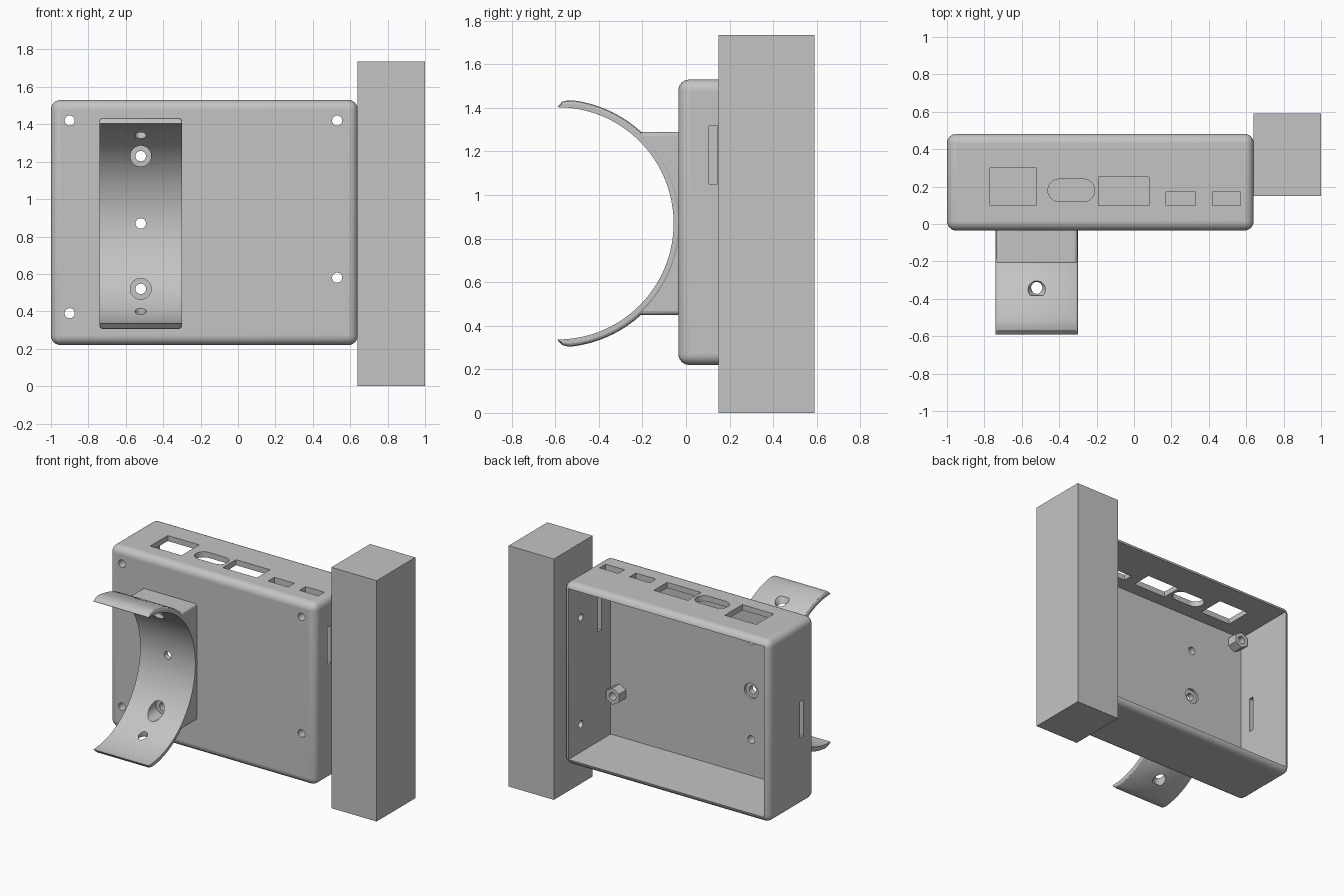
import bpy, bmesh, math
from mathutils import Matrix, Vector

cube = bpy.data.objects.get("Cube")
if cube:
    bpy.data.objects.remove(cube, do_unlink=True)

grey = bpy.data.materials.new("plain_grey")
grey.use_nodes = True
COLOUR = (0.55, 0.55, 0.55, 1)
grey.diffuse_color = COLOUR
grey.node_tree.nodes["Principled BSDF"].inputs["Base Color"].default_value = COLOUR
parts = []


def finish(name, bm, keep=True):
    bmesh.ops.recalc_face_normals(bm, faces=bm.faces)
    mesh = bpy.data.meshes.new(name)
    bm.to_mesh(mesh)
    bm.free()
    obj = bpy.data.objects.new(name, mesh)
    bpy.context.collection.objects.link(obj)
    mesh.materials.append(grey)
    if keep:
        parts.append(obj)
    else:
        obj.hide_render = True
    return obj


def box(name, lo, hi, bevel=0, segments=6, keep=True):
    lo, hi = Vector(lo), Vector(hi)
    bm = bmesh.new()
    bmesh.ops.create_cube(bm, size=1,
                          matrix=Matrix.Translation((lo + hi) / 2) @ Matrix.Diagonal((*(hi - lo), 1)))
    if bevel:
        bmesh.ops.bevel(bm, geom=bm.edges[:], offset=bevel, segments=segments,
                        profile=0.5, affect='EDGES')
    return finish(name, bm, keep)


def rod(name, start, end, r, sides=32, r2=None, keep=True):
    start, end = Vector(start), Vector(end)
    axis = end - start
    turn = axis.to_track_quat('Z', 'Y').to_matrix().to_4x4()
    bm = bmesh.new()
    bmesh.ops.create_cone(bm, cap_ends=True, segments=sides, radius1=r,
                          radius2=r if r2 is None else r2, depth=axis.length,
                          matrix=Matrix.Translation((start + end) / 2) @ turn)
    return finish(name, bm, keep)


def cut(targets, cutter):
    for target in targets:
        mod = target.modifiers.new("cut", 'BOOLEAN')
        mod.operation, mod.solver, mod.object = 'DIFFERENCE', 'EXACT', cutter
        bpy.context.view_layer.objects.active = target
        bpy.ops.object.modifier_apply(modifier=mod.name)
    bpy.data.objects.remove(cutter, do_unlink=True)


def cut_box(targets, lo, hi):
    cut(targets, box("cutter", lo, hi, keep=False))


def cut_rod(targets, start, end, r, r2=None):
    cut(targets, rod("cutter", start, end, r, r2=r2, keep=False))


# Open-backed case with rounded edges
case = box("case", (-1, -0.035, 0.22), (0.64, 0.482, 1.53), 0.05)
cut_box([case], (-0.96, 0.0, 0.26), (0.6, 0.8, 1.49))

# Port openings in the top wall
for x0, x1, y1 in ((-0.77, -0.52, 0.3), (-0.19, 0.08, 0.25), (0.17, 0.33, 0.17), (0.42, 0.57, 0.17)):
    cut_box([case], (x0, 0.1, 1.4), (x1, y1, 1.6))
cut_box([case], (-0.4, 0.12, 1.4), (-0.27, 0.24, 1.6))
for x in (-0.4, -0.27):
    cut_rod([case], (x, 0.18, 1.4), (x, 0.18, 1.6), 0.06)

# Side slots and screw holes
cut_box([case], (0.5, 0.105, 1.05), (0.7, 0.145, 1.32))
cut_box([case], (-1.1, 0.09, 0.71), (-0.9, 0.13, 0.97))
for z in (0.46, 1.23):
    cut_rod([case], (0.55, 0.34, z), (0.7, 0.34, z), 0.025)

# Hexagonal standoffs behind the front panel
for i, (x, z) in enumerate(((-0.9, 1.42), (-0.9, 0.39), (0.53, 1.42), (0.53, 0.58))):
    post = rod(f"standoff_{i + 1}", (x, -0.005, z), (x, 0.08, z), 0.06, sides=6)
    cut_rod([case, post], (x, -0.2, z), (x, 0.2, z), 0.027)

# Half-ring clamp, tapering to its two tips and softened along both sides
CY, CZ, RI, THICK, STEPS = -0.59, 0.87, 0.533, 0.036, 80


def ring_section(bm, x, fullness):
    loop = []
    angles = [math.pi * (i / STEPS - 0.5) for i in range(STEPS + 1)]
    for a in angles:
        rest = min(1, (math.pi / 2 - abs(a)) / 0.13)
        r = RI + THICK * fullness * max(0.06, math.sqrt(1 - (1 - rest) ** 2))
        loop.append((r, a))
    loop += [(RI, a) for a in reversed(angles)]
    return [bm.verts.new((x, CY + r * math.cos(a), CZ + r * math.sin(a))) for r, a in loop]


bm = bmesh.new()
stations = ((-0.74, 0.6), (-0.735, 0.85), (-0.725, 1), (-0.315, 1), (-0.305, 0.85), (-0.3, 0.6))
loops = [ring_section(bm, *s) for s in stations]
n = len(loops[0])
for a, b in zip(loops, loops[1:]):
    for i in range(n):
        bm.faces.new((a[i], a[(i + 1) % n], b[(i + 1) % n], b[i]))
for loop in (loops[0], loops[-1]):
    for i in range(STEPS):
        bm.faces.new((loop[i], loop[i + 1], loop[n - 2 - i], loop[n - 1 - i]))
clamp = finish("clamp_ring", bm)

# Mounting pad joining the clamp to the case
pad = box("mounting_pad", (-0.737, -0.26, 0.45), (-0.303, -0.02, 1.29), 0.018, 3)
cut(
    [pad], rod("cutter", (-1, CY, CZ), (0, CY, CZ), 0.55, sides=160, keep=False))

# Screw holes through clamp, pad and case, with recesses for the heads
X = -0.52
for z in (0.52, 0.87, 1.23):
    cut_rod([clamp, pad, case], (X, -0.5, z), (X, 0.2, z), 0.028)
for z in (0.52, 1.23):
    cut_rod([clamp, pad], (X, -0.4, z), (X, -0.11, z), 0.056)
cut_rod([case], (X, -0.018, 0.87), (X, 0.1, 0.87), 0.055)

# Upright holes near the clamp tips, countersunk outside
for s in (-1, 1):
    cut_rod([clamp], (X, -0.34, CZ + s * 0.4), (X, -0.34, CZ + s * 0.6), 0.03)
    cut_rod([clamp], (X, -0.34, CZ + s * 0.48), (X, -0.34, CZ + s * 0.53), 0.03, 0.055)

# Tall solid block beside the case
box("side_block", (0.64, 0.15, 0), (1, 0.59, 1.735))

# Smooth curved faces, keep flat faces flat
bpy.ops.object.select_all(action='DESELECT')
for part in parts:
    part.select_set(True)
bpy.context.view_layer.objects.active = parts[0]
bpy.ops.object.shade_smooth_by_angle(angle=math.radians(30))
for part in parts:
    for face in part.data.polygons:
        if max(abs(c) for c in face.normal) > 0.99999:
            face.use_smooth = False
